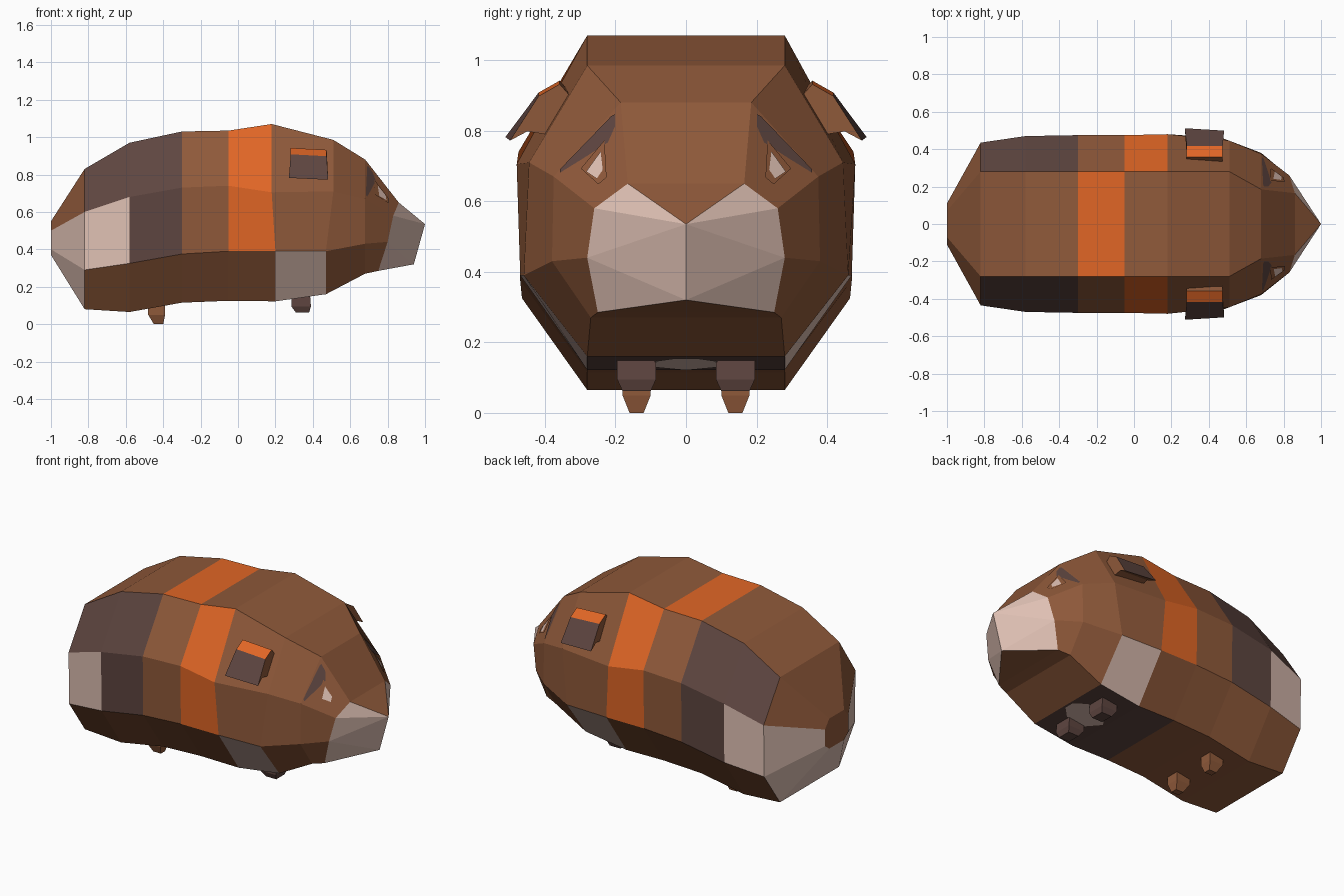
import bpy, bmesh
from mathutils import Vector
from mathutils.bvhtree import BVHTree

if "Cube" in bpy.data.objects:
    bpy.data.objects.remove(bpy.data.objects["Cube"])


def material(name, rgb):
    m = bpy.data.materials.new(name)
    m.diffuse_color = (*rgb, 1)
    m.use_nodes = True
    m.node_tree.nodes["Principled BSDF"].inputs["Base Color"].default_value = m.diffuse_color
    return m


MATS = [material("brown fur", (.275, .100, .042)), material("orange fur", (.75, .133, .019)),
        material("pale fur", (.74, .53, .455)), material("dark fur", (.112, .060, .051))]
B, O, L, D = range(4)
CODE = "BOLD"


def finish(bm, name, recalc=True):
    if recalc:
        bmesh.ops.recalc_face_normals(bm, faces=bm.faces[:])
    me = bpy.data.meshes.new(name)
    bm.to_mesh(me)
    for m in MATS:
        me.materials.append(m)
    ob = bpy.data.objects.new(name, me)
    bpy.context.collection.objects.link(ob)
    return ob


def add_face(bm, verts, mat):
    f = bm.faces.new(verts)
    f.material_index = mat


# Body: octagonal rings along x
# (x upper, x lower, then y,z of top, upper side, lower side, bottom)
STATIONS = [
    (-1.0, -1.0, .07, .55, .11, .50, .11, .40, .07, .37),
    (-.82, -.82, .28, .83, .435, .60, .43, .29, .28, .08),
    (-.58, -.58, .28, .97, .47, .68, .465, .325, .28, .065),
    (-.30, -.30, .28, 1.03, .475, .73, .47, .375, .28, .115),
    (-.05, -.05, .28, 1.035, .475, .74, .47, .39, .28, .125),
    (.18, .20, .28, 1.07, .48, .705, .47, .39, .28, .122),
    (.51, .47, .28, .985, .445, .71, .46, .39, .28, .16),
    (.68, .68, .185, .88, .375, .67, .38, .43, .27, .27),
]
rings = []
for xu, xl, *yz in STATIONS:
    rings.append([(xu if k < 2 else xl, yz[2 * k], yz[2 * k + 1]) for k in range(4)])
rings.append([(.86, .165, .65), (.83, .26, .58), (.80, .28, .44), (.75, .25, .285)])

bm = bmesh.new()
vr = []
for half in rings:
    full = half + [(x, -y, z) for x, y, z in reversed(half)]
    vr.append([bm.verts.new(p) for p in full])

UPPER, SIDE, LOWER = "BDDBOBBB", "LLDBOBBB", "LBBBBLBB"
BANDS = [UPPER, SIDE, LOWER, "LBBBDDBB", LOWER, SIDE, UPPER, "BBBOBBBB"]
for i in range(len(vr) - 1):
    for j in range(8):
        k = (j + 1) % 8
        add_face(bm, (vr[i][j], vr[i + 1][j], vr[i + 1][k], vr[i][k]), CODE.index(BANDS[j][i]))
add_face(bm, vr[0], B)
# Snout: pale muzzle on both sides of a central ridge
tip, chin = bm.verts.new((1, 0, .535)), bm.verts.new((.94, 0, .32))
r = vr[-1]
add_face(bm, (r[7], r[0], tip), B)
add_face(bm, (r[3], r[4], chin), B)
for a, b, c, d in (r[:4], r[:3:-1]):
    add_face(bm, (tip, a, b), L)
    add_face(bm, (tip, b, c), L)
    add_face(bm, (tip, c, chin), L)
    add_face(bm, (c, d, chin), L)
bmesh.ops.recalc_face_normals(bm, faces=bm.faces[:])
tree = BVHTree.FromBMesh(bm)
finish(bm, "body")


# Thin markings cast onto the body surface
def marking(name, pts, ray, offset, mat):
    ray = Vector(ray)
    bm = bmesh.new()
    vs = []
    for p in pts:
        hit, n, _, _ = tree.ray_cast(Vector(p) - ray * 3, ray)
        vs.append(bm.verts.new(hit + n * offset))
    add_face(bm, vs, mat)
    bm.normal_update()
    f = bm.faces[:][0]
    if f.normal.dot(ray) > 0:
        f.normal_flip()
    finish(bm, name, False)


EYE = [("eye_patch", .003, D, [(.20, .845), (.21, .84), (.355, .69), (.355, .68), (.29, .72), (.22, .765), (.20, .81)]),
       ("eye_rim", .006, B, [(.228, .77), (.295, .69), (.245, .645), (.222, .665)]),
       ("eye", .009, L, [(.237, .737), (.278, .68), (.248, .66), (.231, .685)])]
for s, side in ((1, "left"), (-1, "right")):
    for name, off, mat, pts in EYE:
        marking(f"{name}_{side}", [(0, s * y, z) for y, z in pts], (-1, 0, 0), off, mat)
marking("chest_patch", [(.22, 0, 0), (.28, .09, 0), (.40, .09, 0), (.46, .03, 0),
                        (.46, -.03, 0), (.40, -.09, 0), (.28, -.09, 0)], (0, 0, 1), .004, L)


# Ears: folded flap profile extruded along x
EAR = [(.33, .91), (.358, .942), (.418, .908), (.512, .782), (.45, .808), (.40, .80)]
for s, side in ((1, "left"), (-1, "right")):
    bm = bmesh.new()
    ends = [[bm.verts.new((x + (y > .5) * fl, s * (y - dy * (y > .5)), z - dz)) for y, z in EAR]
            for x, fl, dy, dz in ((.282, -.01, 0, 0), (.474, .008, .013, .01))]
    add_face(bm, ends[0], B)
    add_face(bm, ends[1], B)
    for k in range(6):
        n = (k + 1) % 6
        add_face(bm, (ends[0][k], ends[0][n], ends[1][n], ends[1][k]), {1: O, 2: D}.get(k, B))
    finish(bm, f"ear_{side}")


# Feet: tapered stubs, each level is (x0, x1, y0, y1, z)
def foot(name, levels, s, mat):
    bm = bmesh.new()
    loops = [[bm.verts.new((x, s * y, z)) for x, y in ((a, c), (b, c), (b, d), (a, d))]
             for a, b, c, d, z in levels]
    add_face(bm, loops[0], mat)
    add_face(bm, loops[-1], mat)
    for p, q in zip(loops, loops[1:]):
        for k in range(4):
            n = (k + 1) % 4
            add_face(bm, (p[k], p[n], q[n], q[k]), mat)
    finish(bm, name)


for s, side in ((1, "left"), (-1, "right")):
    foot(f"front_foot_{side}", [(.285, .385, .085, .195, .16), (.285, .39, .085, .195, .095),
                                (.31, .38, .10, .18, .062)], s, D)
    foot(f"back_foot_{side}", [(-.48, -.39, .10, .18, .11), (-.48, -.39, .10, .18, .05),
                               (-.45, -.40, .12, .16, 0)], s, B)
